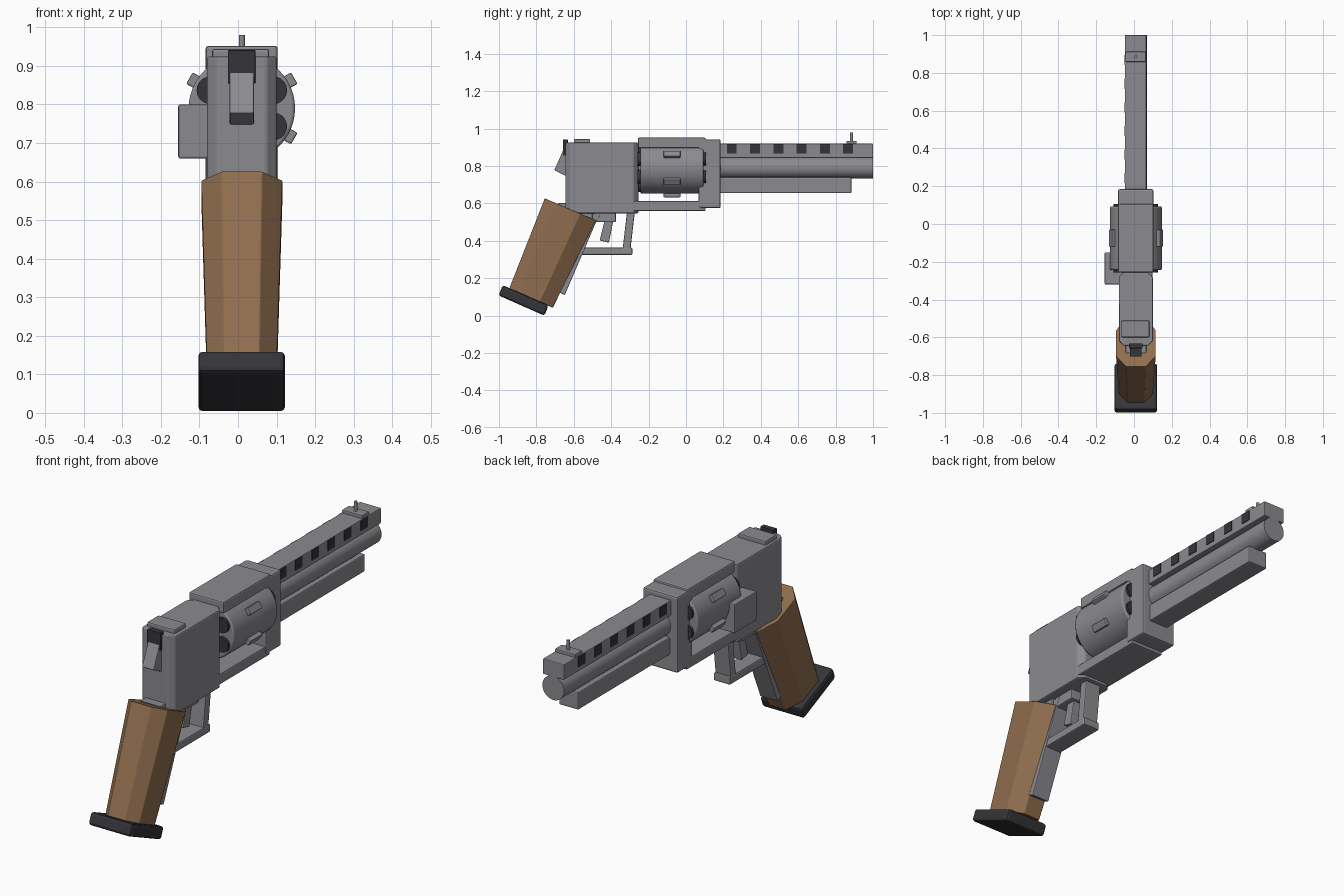
import bpy, bmesh, math
from mathutils import Vector

if "Cube" in bpy.data.objects:
    bpy.data.objects.remove(bpy.data.objects["Cube"])

CX = 0.01  # centre plane of the symmetric parts


def material(name, rgb):
    m = bpy.data.materials.new(name)
    m.diffuse_color = (*rgb, 1)
    m.use_nodes = True
    m.node_tree.nodes["Principled BSDF"].inputs["Base Color"].default_value = m.diffuse_color
    return m


STEEL = material("steel grey", (0.26, 0.26, 0.28))
DARK = material("dark rubber", (0.035, 0.035, 0.042))
WOOD = material("brown wood", (0.28, 0.155, 0.078))


def finish(name, bm, mat, bevel=0.0, smooth=False):
    bmesh.ops.recalc_face_normals(bm, faces=bm.faces)
    me = bpy.data.meshes.new(name)
    bm.to_mesh(me)
    bm.free()
    me.materials.append(mat)
    ob = bpy.data.objects.new(name, me)
    bpy.context.collection.objects.link(ob)
    if bevel:
        b = ob.modifiers.new("bevel", 'BEVEL')
        b.width, b.segments, b.limit_method = bevel, 2, 'ANGLE'
        b.angle_limit = math.radians(40)
    if smooth:
        bpy.context.view_layer.objects.active = ob
        ob.select_set(True)
        bpy.ops.object.shade_smooth_by_angle(angle=math.radians(35))
        ob.select_set(False)
    return ob


def loft(name, a, b, mat, bevel=0.0, smooth=False):
    """Solid between two matching rings of points."""
    bm = bmesh.new()
    va = [bm.verts.new(p) for p in a]
    vb = [bm.verts.new(p) for p in b]
    n = len(va)
    bm.faces.new(va)
    bm.faces.new(vb[::-1])
    for i in range(n):
        bm.faces.new((va[i], va[(i + 1) % n], vb[(i + 1) % n], vb[i]))
    return finish(name, bm, mat, bevel, smooth)


def slab(name, yz, x0, x1, mat=STEEL, bevel=0.006):
    """Side profile in (y, z) extruded across x."""
    return loft(name, [(x0, y, z) for y, z in yz], [(x1, y, z) for y, z in yz], mat, bevel)


def box(name, x0, x1, y0, y1, z0, z1, mat=STEEL, bevel=0.006):
    return slab(name, [(y0, z0), (y1, z0), (y1, z1), (y0, z1)], x0, x1, mat, bevel)


def rod(name, x, z, r, y0, y1, mat=STEEL, n=32, bevel=0.0):
    ring = [(x + r * math.cos(2 * math.pi * i / n), z + r * math.sin(2 * math.pi * i / n))
            for i in range(n)]
    return loft(name, [(p, y0, q) for p, q in ring], [(p, y1, q) for p, q in ring],
                mat, bevel, True)


# Barrel, top rib and lower lug
rod("barrel", CX, 0.792, 0.058, 0.15, 1.0)
box("barrel_rib", -0.048, 0.066, 0.15, 1.0, 0.845, 0.92, bevel=0.004)
box("barrel_lug", -0.043, 0.061, 0.15, 0.885, 0.655, 0.74)

# Dark vents on both sides of the rib
for i in range(6):
    y = 0.218 + i * 0.1245
    for side, x in (("left", -0.051), ("right", 0.065)):
        box(f"vent_{side}_{i + 1}", x, x + 0.004, y, y + 0.053, 0.868, 0.917, DARK, 0)

# Front sight
box("front_sight_base", -0.045, 0.063, 0.858, 0.912, 0.90, 0.935, bevel=0.004)
bm = bmesh.new()
bmesh.ops.create_cone(bm, cap_ends=True, segments=12, radius1=0.008, radius2=0.008, depth=0.07)
bmesh.ops.translate(bm, vec=Vector((CX, 0.885, 0.945)), verts=bm.verts)
finish("front_sight_pin", bm, STEEL, smooth=True)

# Frame around the cylinder
box("frame_front", -0.084, 0.103, 0.068, 0.185, 0.575, 0.943, bevel=0.009)
box("frame_top_strap", -0.084, 0.103, -0.257, 0.105, 0.896, 0.952, bevel=0.007)
box("frame_bottom_strap", -0.078, 0.098, -0.30, 0.105, 0.56, 0.612, bevel=0.006)

# Rear frame with chamfered vertical edges
c = 0.026
plan = [(-0.08 + c, -0.645), (0.10 - c, -0.645), (0.10, -0.645 + c), (0.10, -0.255 - c),
        (0.10 - c, -0.255), (-0.08 + c, -0.255), (-0.08, -0.255 - c), (-0.08, -0.645 + c)]
loft("rear_frame", [(x, y, 0.547) for x, y in plan], [(x, y, 0.925) for x, y in plan],
     STEEL, 0.006)
box("rear_sight", -0.067, 0.081, -0.60, -0.512, 0.915, 0.944)
box("side_latch", -0.155, -0.06, -0.32, -0.15, 0.66, 0.80, bevel=0.005)

# Rotating cylinder with chambers and raised ribs
ZC = 0.79
rod("cylinder", CX, ZC, 0.138, -0.243, 0.093, n=48, bevel=0.007)
rod("cylinder_axle", CX, ZC, 0.03, -0.27, 0.12, n=16)
for i in range(6):
    a = math.radians(30 + 60 * i)
    d, t = Vector((math.cos(a), 0, math.sin(a))), Vector((-math.sin(a), 0, math.cos(a)))
    p = Vector((CX, 0, ZC)) + d * 0.094
    rod(f"chamber_{i + 1}", p.x, p.z, 0.036, -0.258, 0.106, DARK, 20)
    o = Vector((CX, 0, ZC))
    ring = [o + d * r + t * w for r, w in ((0.125, -0.017), (0.157, -0.017),
                                           (0.157, 0.017), (0.125, 0.017))]
    loft(f"cylinder_rib_{i + 1}", [q + Vector((0, -0.12, 0)) for q in ring],
         [q + Vector((0, -0.03, 0)) for q in ring], STEEL, 0.004)

# Hammer
box("hammer_slot", -0.026, 0.045, -0.658, -0.632, 0.855, 0.941, DARK, 0.002)
slab("hammer_spur", [(-0.63, 0.89), (-0.652, 0.895), (-0.704, 0.778), (-0.642, 0.747),
                     (-0.62, 0.78)], -0.022, 0.041, bevel=0.004)

# Trigger and its guard
box("trigger_mount", -0.035, 0.055, -0.49, -0.375, 0.50, 0.56)
slab("trigger", [(-0.435, 0.51), (-0.388, 0.51), (-0.412, 0.39), (-0.462, 0.402)],
     -0.01, 0.03, bevel=0.004)
slab("guard_post", [(-0.315, 0.56), (-0.273, 0.56), (-0.298, 0.345), (-0.34, 0.345)],
     -0.032, 0.052)
box("guard_bar", -0.034, 0.054, -0.60, -0.287, 0.325, 0.364)

# Grip: tapered eight-sided section, raked backwards
section = [(0.0, 0.052), (0.2, 0.105), (0.70, 0.105), (1.0, 0.052)]
section = section + [(s, -w) for s, w in reversed(section)]


def grip_ring(rear, front, k):
    return [(CX + w * k, rear[0] + (front[0] - rear[0]) * s, rear[1] + (front[1] - rear[1]) * s)
            for s, w in section]


loft("grip", grip_ring((-0.755, 0.627), (-0.483, 0.510), 1.0),
     grip_ring((-0.945, 0.145), (-0.712, 0.042), 0.86), WOOD, 0.003)
slab("grip_tang", [(-0.685, 0.602), (-0.50, 0.60), (-0.50, 0.50), (-0.67, 0.57)], -0.045, 0.065)
slab("grip_front_strap", [(-0.51, 0.545), (-0.455, 0.545), (-0.483, 0.495), (-0.648, 0.11),
                          (-0.685, 0.128)], -0.037, 0.057, bevel=0.004)
slab("grip_base", [(-0.98, 0.163), (-0.735, 0.055), (-0.757, 0.0), (-1.002, 0.108)],
     -0.103, 0.122, DARK, 0.012)
